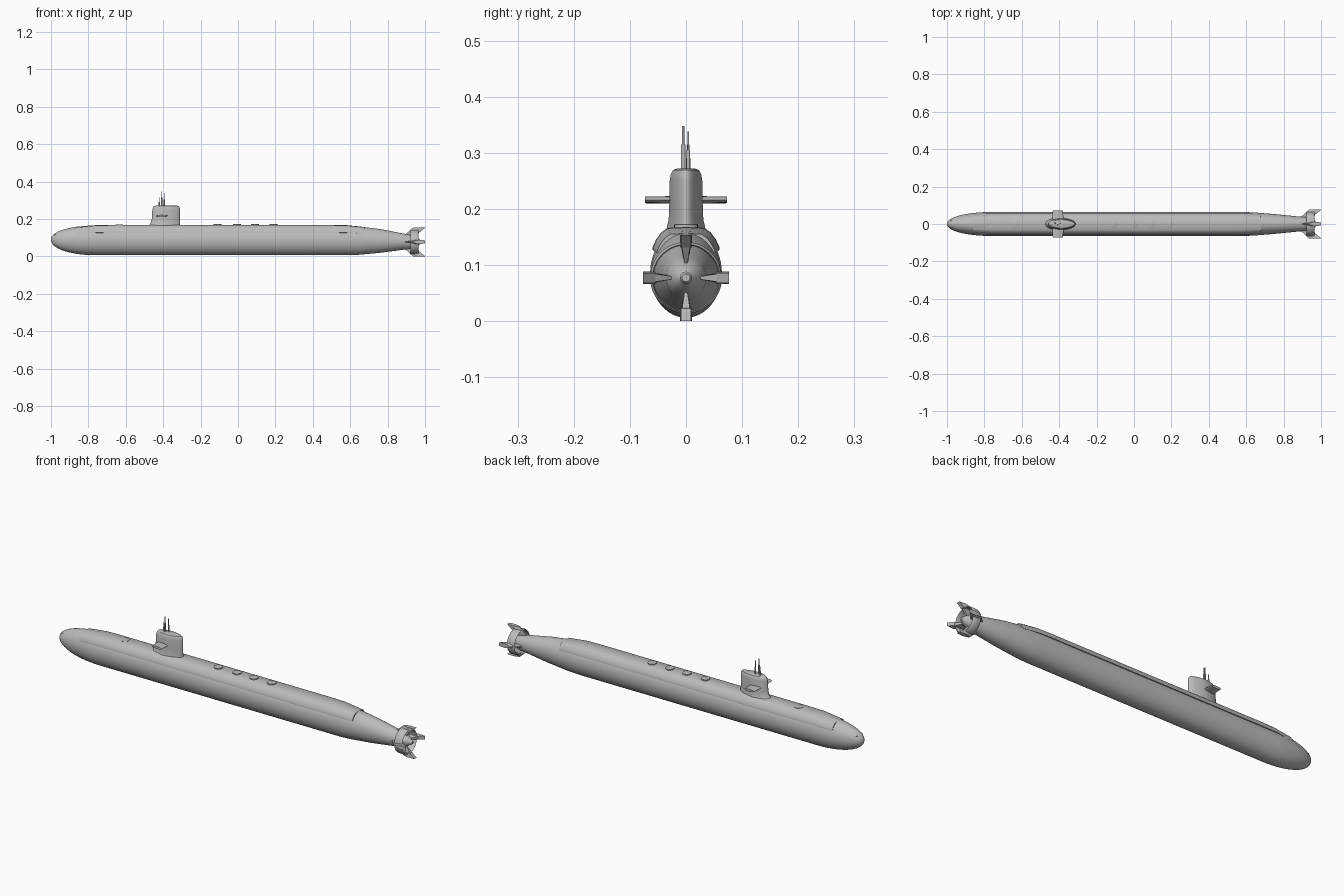
import bpy, bmesh
from math import sin, cos, pi, radians
from mathutils import Matrix, Vector

cube = bpy.data.objects.get("Cube")
if cube:
    bpy.data.objects.remove(cube, do_unlink=True)

grey = bpy.data.materials.new("hull_grey")
grey.use_nodes = True
COLOUR = (0.5, 0.5, 0.5, 1)
grey.diffuse_color = COLOUR
grey.node_tree.nodes["Principled BSDF"].inputs["Base Color"].default_value = COLOUR
AXIS = 0.077  # height of the stern axis


def loft(name, rings, matrix=None, angle=35, closed=False):
    """Skin a list of equal-length point rings and cap the ends."""
    bm = bmesh.new()
    loops = [[bm.verts.new(p) for p in ring] for ring in rings]
    n = len(loops[0])
    pairs = list(zip(loops, loops[1:]))
    if closed:
        pairs.append((loops[-1], loops[0]))
    for a, b in pairs:
        for i in range(n):
            j = (i + 1) % n
            bm.faces.new((a[i], a[j], b[j], b[i]))
    if not closed:
        bm.faces.new(loops[0])
        bm.faces.new(loops[-1])
    bmesh.ops.recalc_face_normals(bm, faces=bm.faces)
    if matrix:
        bm.transform(matrix)
    mesh = bpy.data.meshes.new(name)
    bm.to_mesh(mesh)
    bm.free()
    mesh.materials.append(grey)
    obj = bpy.data.objects.new(name, mesh)
    bpy.context.collection.objects.link(obj)
    bpy.ops.object.select_all(action="DESELECT")
    obj.select_set(True)
    bpy.context.view_layer.objects.active = obj
    bpy.ops.object.shade_smooth_by_angle(angle=radians(angle))
    return obj


def turned(name, profile, x=0, y=0, z=0, segments=24, along_x=False, closed=False):
    """Revolve (radius, height) pairs about z, or about x."""
    rings = [[(r * cos(2 * pi * i / segments), r * sin(2 * pi * i / segments), h)
              for i in range(segments)] for r, h in profile]
    m = Matrix.Translation((x, y, z))
    if along_x:
        m = m @ Matrix.Rotation(pi / 2, 4, "Y")
    return loft(name, rings, m, closed=closed)


# Pressure hull: blunt rounded bow, parallel middle, long tapered stern
stations = [(0.58, 0.064, 0.165, 0.006), (0.64, 0.062, 0.161, 0.008),
            (0.76, 0.052, 0.146, 0.019), (0.92, 0.036, 0.115, 0.040),
            (0.945, 0.030, 0.107, 0.047), (0.965, 0.019, 0.096, 0.058),
            (0.975, 0.011, 0.088, 0.066)]
bow = []
for k in range(1, 15):
    a = k / 14 * pi / 2
    s = sin(a) ** 0.92
    bow.append((-0.76 - 0.24 * cos(a), 0.064 * s, 0.09 + 0.075 * s, 0.09 - 0.084 * s))
bow.insert(0, (-1.0, 0.002, 0.092, 0.088))


def hull_ring(x, w, top, bottom, n=48):
    mid, half = (top + bottom) / 2, (top - bottom) / 2
    return [(x, w * cos(2 * pi * i / n), mid + half * sin(2 * pi * i / n)) for i in range(n)]


loft("hull", [hull_ring(*s) for s in bow + stations])

# Deck casing with a narrow overhanging ledge on each flank
half_section = [(0.0, 0.168), (0.033, 0.166), (0.044, 0.158), (0.053, 0.146),
                (0.060, 0.131), (0.060, 0.127), (0.05, 0.126)]
section = half_section + [(-y, z) for y, z in reversed(half_section[1:])]


def casing_ring(x, f):
    return [(x, y * f, 0.085 + (z - 0.085) * f) for y, z in section]


loft("deck_casing", [casing_ring(x, f) for x, f in
                     ((-0.86, 0.86), (-0.76, 0.985), (-0.68, 1), (0.5, 1), (0.58, 0.985), (0.68, 0.86))])


# Sail: pointed oval plan, flared foot and rounded crown
def sail_ring(z, front, back, w, n=40):
    ring = []
    for i in range(n):
        t = 2 * pi * i / n
        u = cos(t)
        taper = 1 - 0.22 * max(u, 0)
        ring.append(((front + back) / 2 + (back - front) / 2 * u, w * sin(t) * taper, z))
    return ring


loft("sail", [sail_ring(*s) for s in (
    (0.155, -0.485, -0.308, 0.036), (0.168, -0.474, -0.309, 0.034),
    (0.180, -0.465, -0.31, 0.031), (0.200, -0.461, -0.31, 0.030),
    (0.250, -0.458, -0.31, 0.029), (0.262, -0.454, -0.312, 0.027),
    (0.269, -0.447, -0.317, 0.023), (0.272, -0.435, -0.33, 0.016))])


# Sail planes: lens section wings
def lens(y, x0, x1, t):
    return [((x0 + x1) / 2 - (x1 - x0) / 2 * cos(a), y, 0.216 + t * sin(a) ** 1 )
            for a in [2 * pi * i / 16 for i in range(16)]]


for side, label in ((1, "left"), (-1, "right")):
    loft("sail_plane_" + label, [lens(side * y, x0, x1, t) for y, x0, x1, t in
                                 ((0.01, -0.438, -0.376, 0.0068), (0.073, -0.434, -0.38, 0.006))])

# Masts: a thick sleeve with a thin rod on top
for name, x, y, sleeve, tip, r in (("periscope", -0.408, -0.005, 0.315, 0.348, 0.004),
                                   ("radio_mast", -0.394, 0.004, 0.305, 0.338, 0.0035),
                                   ("snorkel", -0.421, 0.004, 0.29, 0.315, 0.004)):
    thin = r * 0.5
    turned(name, [(r, 0.265), (r, sleeve), (thin, sleeve), (thin, tip)], x, y, segments=12)

# Deck hatches
for i, x in enumerate((-0.635, -0.11, -0.005, 0.09, 0.19)):
    h = 0.1695 if i == 0 else 0.173
    turned("deck_hatch_%d" % (i + 1), [(0.021, 0.155), (0.021, h - 0.001), (0.019, h)], x)

# Small sensor domes on the bow
for side, label in ((1, "left"), (-1, "right")):
    turned("bow_sensor_" + label, [(0.006, -0.004), (0.006, 0.004), (0.004, 0.006)],
           -0.974, side * 0.017, 0.112, 12)

# Stern shroud ring and hub
turned("stern_shroud", [(0.061, 0.922), (0.064, 0.93), (0.064, 0.96), (0.060, 0.966),
                        (0.058, 0.96), (0.058, 0.926)], z=AXIS, segments=48,
       along_x=True, closed=True)
turned("propeller_hub", [(0.012, 0.95), (0.011, 0.978), (0.007, 0.984)], z=AXIS, along_x=True)


# Stern fins: narrow roots carrying broad, swept outer blocks
def fin_ring(r, x0, x1, t):
    xm = x0 + (x1 - x0) * 0.45
    return [(x0, -t * 0.3, r), (xm, -t, r), (x1, -t * 0.8, r),
            (x1, t * 0.8, r), (xm, t, r), (x0, t * 0.3, r)]


fin = ((0.024, 0.880, 0.950, 0.003), (0.040, 0.895, 0.962, 0.006),
       (0.054, 0.910, 0.972, 0.0085), (0.0545, 0.911, 0.975, 0.011),
       (0.0765, 0.935, 1.0, 0.011))
for k, label in enumerate(("upper", "right", "lower", "left")):
    loft(label + "_stern_fin", [fin_ring(*s) for s in fin],
         Matrix.Translation((0, 0, AXIS)) @ Matrix.Rotation(k * pi / 2, 4, "X"), angle=20)
